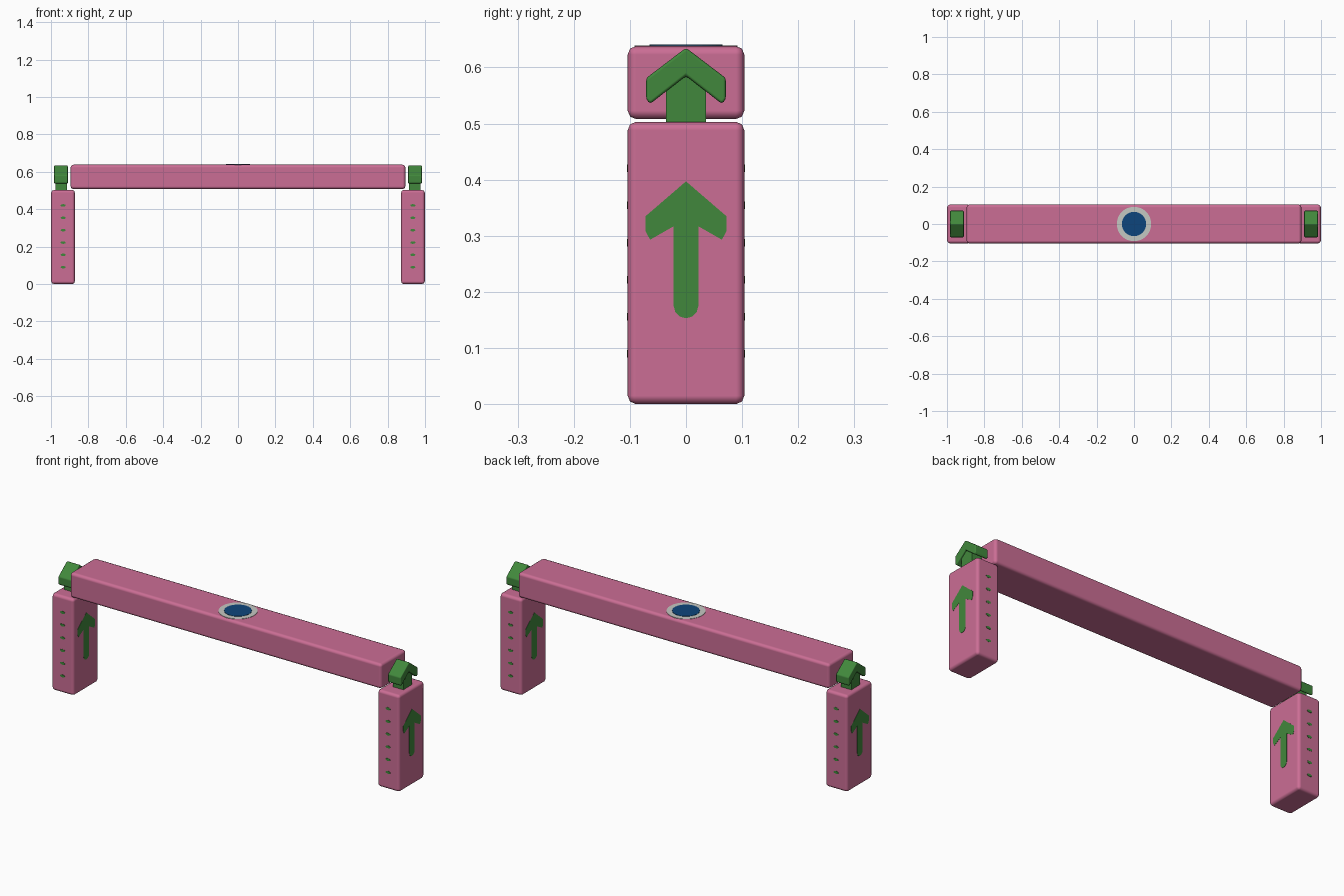
import bpy, bmesh, math
from mathutils import Vector

if "Cube" in bpy.data.objects:
    bpy.data.objects.remove(bpy.data.objects["Cube"])


def material(name, rgb):
    m = bpy.data.materials.new(name)
    m.diffuse_color = (*rgb, 1)
    m.use_nodes = True
    m.node_tree.nodes["Principled BSDF"].inputs["Base Color"].default_value = m.diffuse_color
    return m


PINK = material("pink", (0.60, 0.155, 0.30))
GREEN = material("green", (0.053, 0.245, 0.045))
BLUE = material("dark blue", (0.004, 0.06, 0.20))
GREY = material("light grey", (0.56, 0.58, 0.54))


def prism(name, pts, origin, u, v, depth, mat, bevel=0.0, segments=2):
    """Extrude an outline, drawn on axes u and v, evenly about its plane."""
    u, v, o = Vector(u), Vector(v), Vector(origin)
    n = u.cross(v)
    bm = bmesh.new()
    f = bm.faces.new([bm.verts.new(o + u * a + v * b - n * depth / 2) for a, b in pts])
    ext = bmesh.ops.extrude_face_region(bm, geom=[f])
    bmesh.ops.translate(bm, vec=n * depth,
                        verts=[g for g in ext["geom"] if isinstance(g, bmesh.types.BMVert)])
    bmesh.ops.recalc_face_normals(bm, faces=bm.faces)
    me = bpy.data.meshes.new(name)
    bm.to_mesh(me)
    bm.free()
    ob = bpy.data.objects.new(name, me)
    bpy.context.collection.objects.link(ob)
    me.materials.append(mat)
    if bevel:
        mod = ob.modifiers.new("bevel", "BEVEL")
        mod.width = bevel
        mod.segments = segments
        mod.harden_normals = True
        me.shade_smooth()
    return ob


def box(name, lo, hi, mat, bevel):
    pts = [(lo[0], lo[1]), (hi[0], lo[1]), (hi[0], hi[1]), (lo[0], hi[1])]
    return prism(name, pts, (0, 0, (lo[2] + hi[2]) / 2), (1, 0, 0), (0, 1, 0),
                 hi[2] - lo[2], mat, bevel)


def circle(rx, ry, n):
    return [(rx * math.cos(math.tau * i / n), ry * math.sin(math.tau * i / n)) for i in range(n)]


X, Y, Z = (1, 0, 0), (0, 1, 0), (0, 0, 1)

# Crossbeam with the round badge on top
box("crossbeam", (-0.895, -0.104, 0.508), (0.895, 0.104, 0.638), PINK, 0.015)
prism("badge_ring", circle(0.092, 0.092, 40), (0, 0, 0.638), X, Y, 0.003, GREY)
prism("badge_centre", circle(0.065, 0.065, 40), (0, 0, 0.639), X, Y, 0.004, BLUE)

# Outlines for the arrows (y, z)
half = [(0.072, 0.335), (0.072, 0.308), (0.064, 0.293), (0.022, 0.317), (0.022, 0.175)]
tip = [(0.022 * math.sin(a), 0.175 - 0.022 * math.cos(a))
       for a in (math.radians(d) for d in (60, 30, 0, -30, -60))]
painted = [(0, 0.397)] + half + tip + [(-y, z) for y, z in reversed(half)]
chev = [(0.071, 0.581), (0.071, 0.543), (0.064, 0.535)]
chevron = [(0, 0.635)] + chev + [(0, 0.585)] + [(-y, z) for y, z in reversed(chev)]
stem = [(-0.036, 0.495), (0.036, 0.495), (0.036, 0.575), (0, 0.6), (-0.036, 0.575)]

for s, side in ((-1, "left"), (1, "right")):
    # Leg block
    xs = sorted((s * 0.999, s * 0.872))
    box(side + "_leg", (xs[0], -0.104, 0), (xs[1], 0.104, 0.503), PINK, 0.015)
    # Painted arrows on both broad faces
    for x, where in ((0.999, "outer"), (0.872, "inner")):
        prism(f"{side}_{where}_painted_arrow", painted, (s * x, 0, 0), Y, Z, 0.002, GREEN)
    # Rows of small dots on the narrow faces
    for y, where in ((-0.104, "front"), (0.104, "back")):
        for i in range(6):
            prism(f"{side}_{where}_dot_{i + 1}", circle(0.014, 0.007, 10),
                  (s * 0.935, y, 0.09 + 0.066 * i), X, Z, 0.003, GREEN)
    # Solid arrow standing on the leg
    prism(side + "_arrow_head", chevron, (s * 0.947, 0, 0), Y, Z, 0.074, GREEN, 0.005)
    prism(side + "_arrow_stem", stem, (s * 0.945, 0, 0), Y, Z, 0.060, GREEN)
